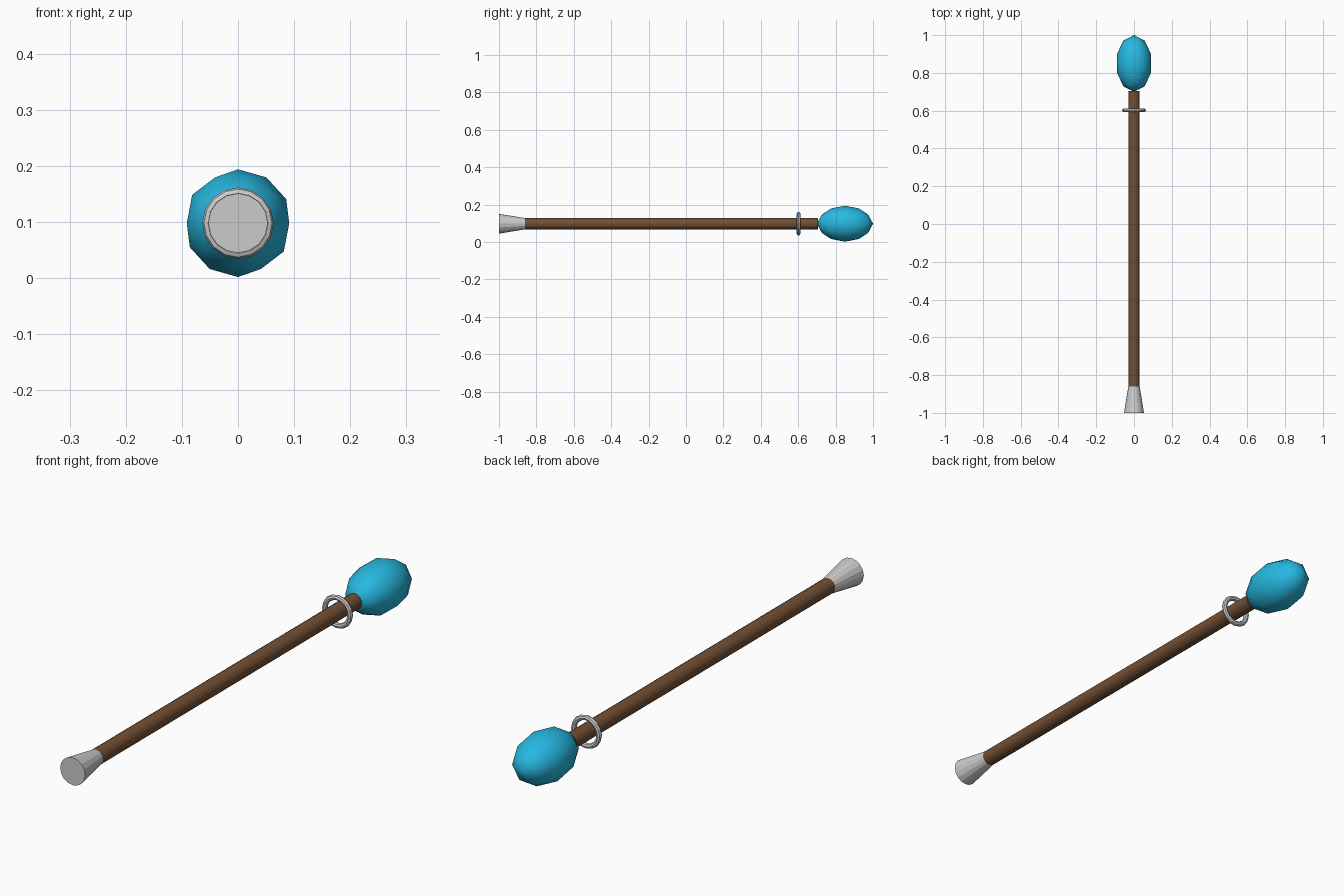
import bpy
from math import pi

if "Cube" in bpy.data.objects:
    bpy.data.objects.remove(bpy.data.objects["Cube"])

Z = 0.098                      # height of the staff axis
ALONG_Y = (pi / 2, 0, 0)       # turns a primitive's +z towards -y


def finish(name, color=None, smooth=False):
    ob = bpy.context.object
    ob.name = name
    if color:
        mat = bpy.data.materials.new(name + "_colour")
        mat.diffuse_color = (*color, 1)
        mat.use_nodes = True
        mat.node_tree.nodes["Principled BSDF"].inputs["Base Color"].default_value = mat.diffuse_color
        ob.data.materials.append(mat)
    if smooth:
        bpy.ops.object.shade_smooth()
    return ob


def tapered(name, y0, y1, r0, r1, color=None):
    # round section from y0 (radius r0) to y1 (radius r1)
    bpy.ops.mesh.primitive_cone_add(vertices=16, radius1=r1, radius2=r0, depth=y1 - y0,
                                    location=(0, (y0 + y1) / 2, Z), rotation=ALONG_Y)
    return finish(name, color)


# wooden shaft and flared metal foot
tapered("shaft", -0.87, 0.705, 0.03, 0.03, (0.17, 0.08, 0.035))
tapered("flared_foot", -1.0, -0.86, 0.053, 0.03)

# loose metal ring near the head
bpy.ops.mesh.primitive_torus_add(major_segments=16, minor_segments=8, major_radius=0.0535,
                                 minor_radius=0.01, location=(0, 0.602, Z), rotation=ALONG_Y)
finish("collar_ring")

# stretched blue gem
bpy.ops.mesh.primitive_ico_sphere_add(subdivisions=2, radius=1, location=(0, 0.85, Z))
gem = finish("gem", (0.02, 0.48, 0.75), smooth=True)
gem.scale = (0.096, 0.15, 0.096)
